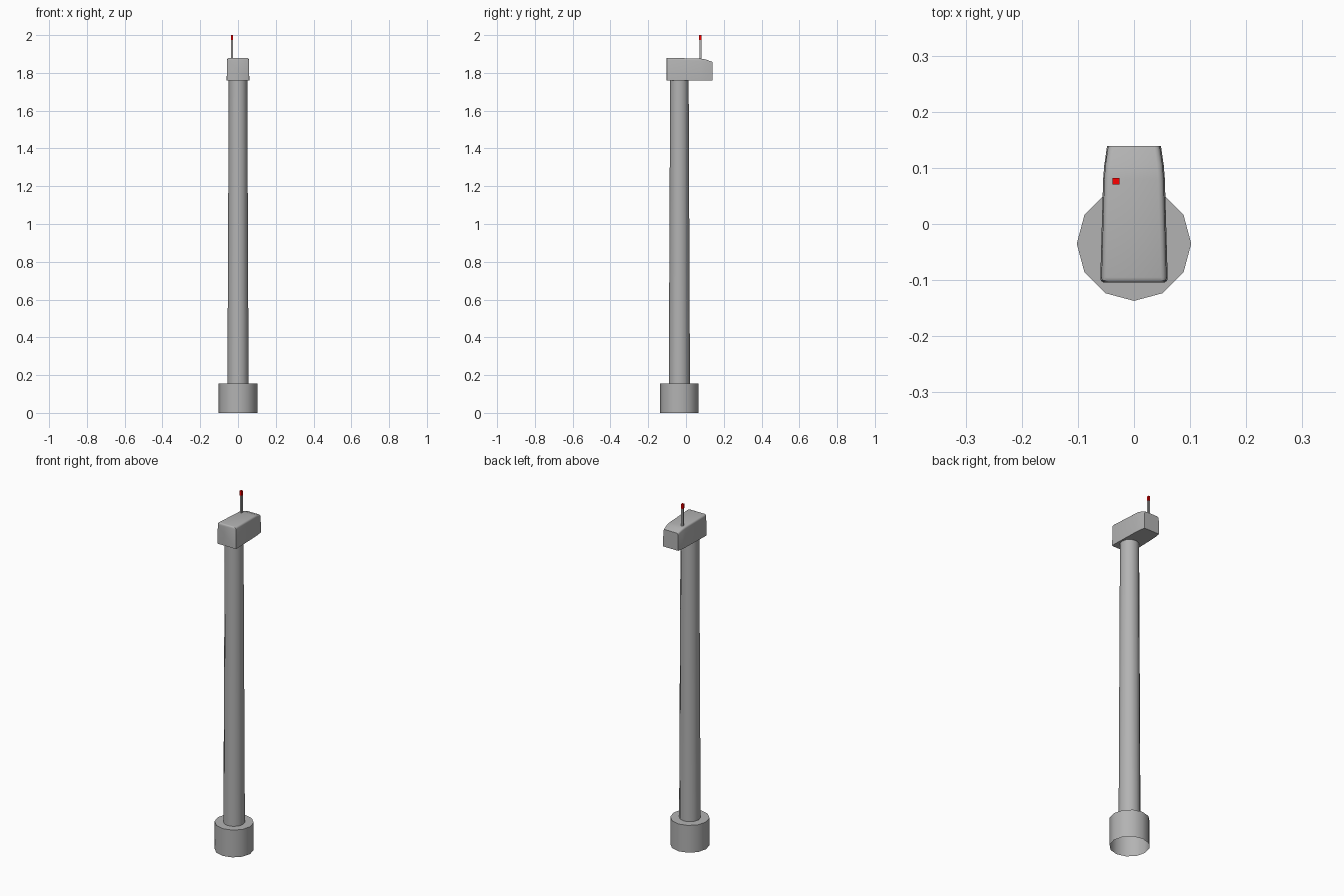
import bpy, bmesh, math

if "Cube" in bpy.data.objects:
    bpy.data.objects.remove(bpy.data.objects["Cube"])

AXIS_Y = -0.035
GREY = (0.45, 0.45, 0.45, 1.0)
RED = (1.0, 0.0, 0.0, 1.0)


def make_object(name, bm, angle=40, color=GREY):
    bmesh.ops.recalc_face_normals(bm, faces=bm.faces)
    mesh = bpy.data.meshes.new(name)
    bm.to_mesh(mesh)
    bm.free()
    obj = bpy.data.objects.new(name, mesh)
    bpy.context.collection.objects.link(obj)
    bpy.ops.object.select_all(action='DESELECT')
    obj.select_set(True)
    bpy.context.view_layer.objects.active = obj
    bpy.ops.object.shade_smooth_by_angle(angle=math.radians(angle))
    mat = bpy.data.materials.new(name)
    mat.diffuse_color = color
    mat.use_nodes = True
    mat.node_tree.nodes["Principled BSDF"].inputs["Base Color"].default_value = mat.diffuse_color
    mesh.materials.append(mat)
    return obj


def loft(name, rings, cap_start=True, cap_end=True, **kw):
    """Skin a list of equally sized point rings."""
    bm = bmesh.new()
    loops = [[bm.verts.new(p) for p in ring] for ring in rings]
    n = len(loops[0])
    for a, b in zip(loops, loops[1:]):
        for i in range(n):
            j = (i + 1) % n
            bm.faces.new((a[i], a[j], b[j], b[i]))
    if cap_start:
        bm.faces.new(loops[0][::-1])
    if cap_end:
        bm.faces.new(loops[-1])
    return make_object(name, bm, **kw)


def circle(x, y, z, r, n=12, turn=0.0):
    return [(x + r * math.cos(turn + math.tau * i / n),
             y + r * math.sin(turn + math.tau * i / n), z) for i in range(n)]


# Base sleeve, open underneath
loft("base_sleeve", [circle(0, AXIS_Y, 0, 0.102), circle(0, AXIS_Y, 0.156, 0.102)],
     cap_start=False)

# Tapered pole
loft("pole", [circle(0, AXIS_Y, 0.156, 0.056), circle(0, AXIS_Y, 1.765, 0.049)],
     cap_start=False, cap_end=False)


# Head: boxy sections with rounded top edges, tapering to the back
def head_section(y, half, top, r=0.010, bottom=1.759):
    right = [(half, bottom), (half - 0.002, top - r)]
    right += [(half - 0.002 - r + r * math.cos(a), top - r + r * math.sin(a))
              for a in (math.pi / 6, math.pi / 3, math.pi / 2)]
    return [(x, y, z) for x, z in right] + [(-x, y, z) for x, z in reversed(right)]


loft("head", [head_section(-0.104, 0.055, 1.876),
              head_section(-0.101, 0.059, 1.879),
              head_section(-0.095, 0.060, 1.880),
              head_section(0.080, 0.055, 1.875),
              head_section(0.105, 0.053, 1.871),
              head_section(0.139, 0.048, 1.858)])

# Antenna rod and red tip, both square in section
AX, AY, T = -0.032, 0.076, math.pi / 4
loft("antenna_rod", [circle(AX, AY, z, 0.0075, 4, T) for z in (1.86, 1.978)])
loft("antenna_tip", [circle(AX, AY, z, 0.0085, 4, T) for z in (1.974, 2.0)],
     color=RED)
